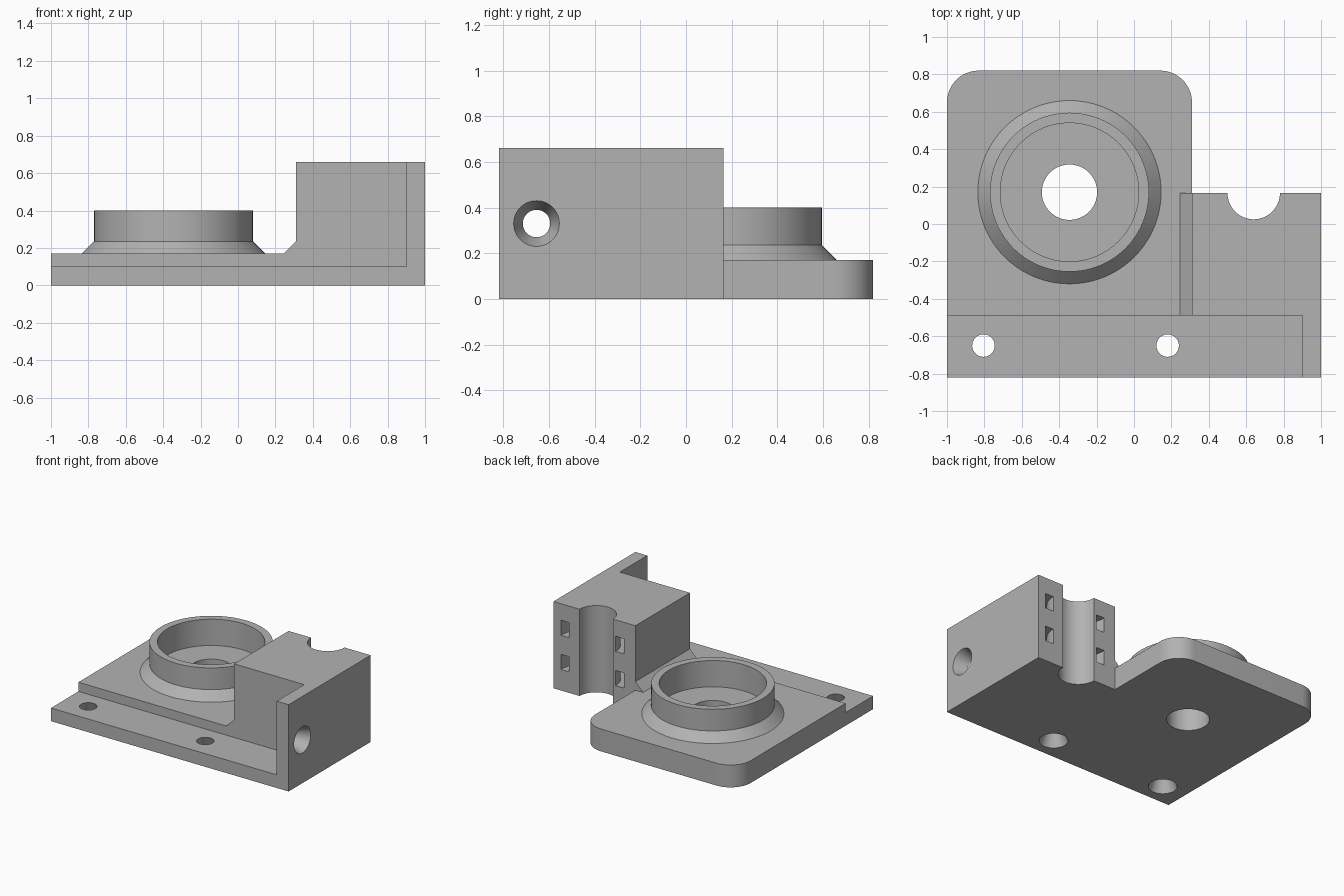
import bpy, bmesh
from math import sin, cos, pi, radians
from mathutils import Matrix, Vector

cube = bpy.data.objects.get("Cube")
if cube:
    bpy.data.objects.remove(cube, do_unlink=True)

grey = bpy.data.materials.new("plain grey")
grey.use_nodes = True
colour = (0.45, 0.45, 0.45, 1)
grey.diffuse_color = colour
grey.node_tree.nodes["Principled BSDF"].inputs["Base Color"].default_value = colour


def make_object(name, bm):
    bmesh.ops.recalc_face_normals(bm, faces=bm.faces)
    mesh = bpy.data.meshes.new(name)
    bm.to_mesh(mesh)
    bm.free()
    mesh.materials.append(grey)
    ob = bpy.data.objects.new(name, mesh)
    bpy.context.collection.objects.link(ob)
    return ob


def prism(name, outline, start, end, axis="z"):
    """Extrude a 2D outline along z (outline in xy) or y (outline in xz)."""
    def place(p, h):
        return (p[0], p[1], h) if axis == "z" else (p[0], h, p[1])
    bm = bmesh.new()
    face = bm.faces.new([bm.verts.new(place(p, start)) for p in outline])
    moved = bmesh.ops.extrude_face_region(bm, geom=[face])["geom"]
    verts = [v for v in moved if isinstance(v, bmesh.types.BMVert)]
    shift = Vector(place((0, 0), end - start))
    bmesh.ops.translate(bm, verts=verts, vec=shift)
    return make_object(name, bm)


def taper(name, centre, r_low, r_high, depth, axis="z"):
    """Cylinder or cone along z or x, centred on its middle."""
    bm = bmesh.new()
    turn = Matrix.Rotation(pi / 2, 4, "Y") if axis == "x" else Matrix()
    bmesh.ops.create_cone(bm, cap_ends=True, segments=64, radius1=r_low,
                          radius2=r_high, depth=depth,
                          matrix=Matrix.Translation(centre) @ turn)
    return make_object(name, bm)


def lathe(name, centre, profile, steps=96):
    bm = bmesh.new()
    verts = [bm.verts.new((r, 0, z)) for r, z in profile]
    edges = [bm.edges.new(pair) for pair in zip(verts, verts[1:])]
    bmesh.ops.spin(bm, geom=verts + edges, cent=(0, 0, 0), axis=(0, 0, 1),
                   angle=2 * pi, steps=steps)
    bmesh.ops.remove_doubles(bm, verts=bm.verts, dist=0.0001)
    bmesh.ops.translate(bm, verts=bm.verts, vec=centre)
    return make_object(name, bm)


def arc(cx, cy, r, a0, a1, n=16):
    angles = [radians(a0 + (a1 - a0) * i / n) for i in range(n + 1)]
    return [(cx + r * cos(a), cy + r * sin(a)) for a in angles]


def combine(target, tool, operation):
    mod = target.modifiers.new("join", "BOOLEAN")
    mod.operation, mod.solver, mod.object = operation, "EXACT", tool
    bpy.ops.object.select_all(action="DESELECT")
    bpy.context.view_layer.objects.active = target
    target.select_set(True)
    bpy.ops.object.modifier_apply(modifier=mod.name)
    bpy.data.objects.remove(tool, do_unlink=True)


FRONT, STEP, BACK = -0.82, -0.49, 0.165
RING = (-0.345, 0.17)

# Middle section: plate, sloped fillet and tall clamp block
body = prism("mounting_bracket", [(-1, 0), (1, 0), (1, 0.66), (0.31, 0.66), (0.31, 0.235),
                                  (0.245, 0.17), (-1, 0.17)], STEP, BACK, "y")

# Front ledge with end wall
ledge = prism("front_ledge", [(-1, 0), (1, 0), (1, 0.66), (0.9, 0.66), (0.9, 0.1),
                              (-1, 0.1)], FRONT, STEP + 0.1, "y")

# Rear plate with rounded corners
rear = prism("rear_plate", [(-1, 0), (0.31, 0)] + arc(0.14, 0.65, 0.17, 0, 90)
             + arc(-0.83, 0.65, 0.17, 90, 180), 0, 0.17)

# Bearing cup with sloped foot
cup = lathe("bearing_cup", (*RING, 0), [(0, 0.05), (0.49, 0.05), (0.49, 0.17), (0.425, 0.235),
                                        (0.425, 0.4), (0.37, 0.4), (0.37, 0.2), (0, 0.2)])
for part in (ledge, rear, cup):
    combine(body, part, "UNION")

# Shaft hole and half-round rod groove
cutters = [taper("shaft_hole", (*RING, 0.2), 0.148, 0.148, 0.6),
           taper("rod_groove", (0.64, BACK, 0.33), 0.14, 0.14, 1)]

# Conical screw holes, widening below and outward
for x in (-0.805, 0.18):
    cutters.append(taper("ledge_hole", (x, -0.65, 0.05), 0.104, 0.056, 0.12))
cutters.append(taper("wall_hole", (0.95, -0.655, 0.33), 0.056, 0.104, 0.12, "x"))

# Curved strap channels behind the rod groove
strap = (arc(0.672, BACK, 0.265, 180, 360, 32) + [(0.937, 0.3), (0.867, 0.3)]
         + arc(0.672, BACK, 0.195, 360, 180, 32) + [(0.477, 0.3), (0.407, 0.3)])
for z in (0.16, 0.42):
    cutters.append(prism("strap_channel", strap, z, z + 0.115))

for cutter in cutters:
    combine(body, cutter, "DIFFERENCE")

bpy.context.view_layer.objects.active = body
body.select_set(True)
bpy.ops.object.shade_smooth_by_angle(angle=radians(30))
